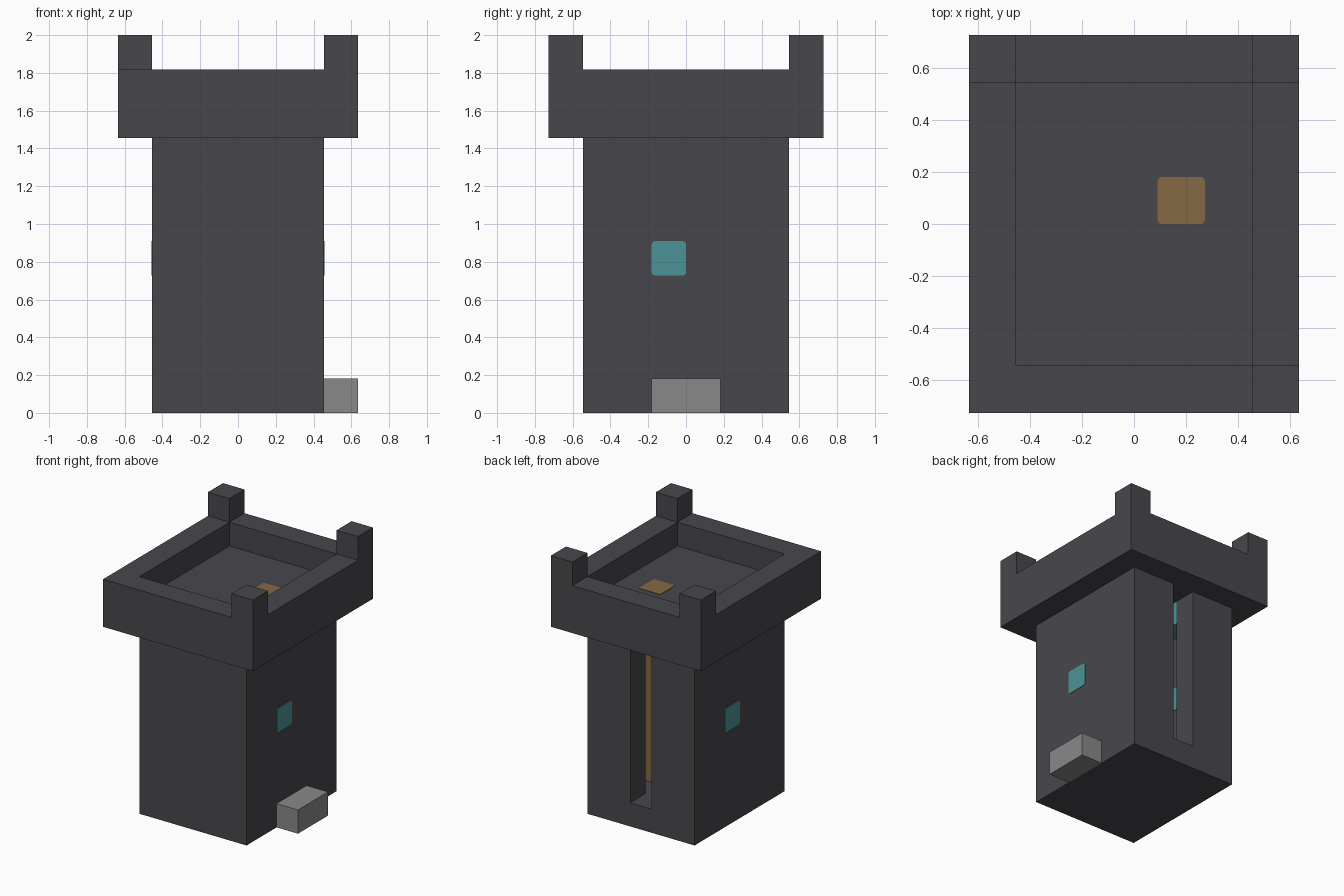
import bpy, bmesh

if "Cube" in bpy.data.objects:
    bpy.data.objects.remove(bpy.data.objects["Cube"], do_unlink=True)

U = 2 / 11       # one building block
PROUD = 0.02     # how far inlays stand out, in blocks


def material(name, r, g, b):
    m = bpy.data.materials.new(name)
    m.use_nodes = True
    m.diffuse_color = (r, g, b, 1)
    bsdf = next(n for n in m.node_tree.nodes if n.type == "BSDF_PRINCIPLED")
    bsdf.inputs["Base Color"].default_value = (r, g, b, 1)
    bsdf.inputs["Roughness"].default_value = 0.9
    return m


dark_stone = material("dark_stone", 0.064, 0.062, 0.072)
pale_stone = material("pale_stone", 0.25, 0.25, 0.25)
teal_glass = material("teal_glass", 0.072, 0.295, 0.318)
brown_wood = material("brown_wood", 0.24, 0.14, 0.057)


def box(name, xs, ys, zs, mat=None, round_axis=None):
    """Box from ranges in blocks; edges along round_axis may be chamfered."""
    bm = bmesh.new()
    bmesh.ops.create_cube(bm, size=1)
    for v in bm.verts:
        v.co = [U * ((lo + hi) / 2 + c * (hi - lo))
                for c, (lo, hi) in zip(v.co, (xs, ys, zs))]
    if round_axis is not None:
        edges = [e for e in bm.edges
                 if abs((e.verts[0].co - e.verts[1].co)[round_axis]) > 1e-4]
        bmesh.ops.bevel(bm, geom=edges, offset=0.016, segments=2,
                        profile=0.5, affect="EDGES")
    mesh = bpy.data.meshes.new(name)
    bm.to_mesh(mesh)
    bm.free()
    if mat:
        mesh.materials.append(mat)
    ob = bpy.data.objects.new(name, mesh)
    bpy.context.collection.objects.link(ob)
    return ob


def carve(target, *ranges):
    """Cut a box out of the target."""
    cutter = box("cutter", *ranges)
    cutter.hide_render = True
    mod = target.modifiers.new("carve", "BOOLEAN")
    mod.operation = "DIFFERENCE"
    mod.solver = "EXACT"
    mod.object = cutter
    bpy.context.view_layer.objects.active = target
    bpy.ops.object.modifier_apply(modifier=mod.name)
    bpy.data.objects.remove(cutter, do_unlink=True)


# Hollow tower shaft with a tall slot in the back wall
shaft = box("tower_shaft", (-2.5, 2.5), (-3, 3), (0, 8), dark_stone)
carve(shaft, (-1.5, 1.5), (-2, 2), (1, 9))
carve(shaft, (-0.5, 0.5), (1, 4), (1, 9))

# Overhanging crown: sunken roof, low parapet, three corner posts
crown = box("crown", (-3.5, 3.5), (-4, 4), (8, 11), dark_stone)
carve(crown, (-2.5, 2.5), (-3, 3), (9, 12))
carve(crown, (-2.5, 2.5), (-5, 5), (10, 12))
carve(crown, (-5, 5), (-3, 3), (10, 12))
carve(crown, (-5, -2), (-5, -2), (10, 12))

# Wooden column rising through the inside to the roof
box("inner_column", (0.5, 1.5), (0, 1), (1, 9 + PROUD), brown_wood, 2)

# Glass windows in the side walls, and a lamp under the ceiling
box("left_window", (1.5 - PROUD, 2.5 + PROUD), (-1, 0), (4, 5), teal_glass, 0)
box("right_window", (-2.5 - PROUD, -1.5 + PROUD), (0, 1), (4, 5), teal_glass, 0)
box("ceiling_lamp", (-1.5, -0.5), (1, 2), (7, 8), teal_glass)

# Door step
box("step", (2.5, 3.5), (-1, 1), (0, 1), pale_stone)
